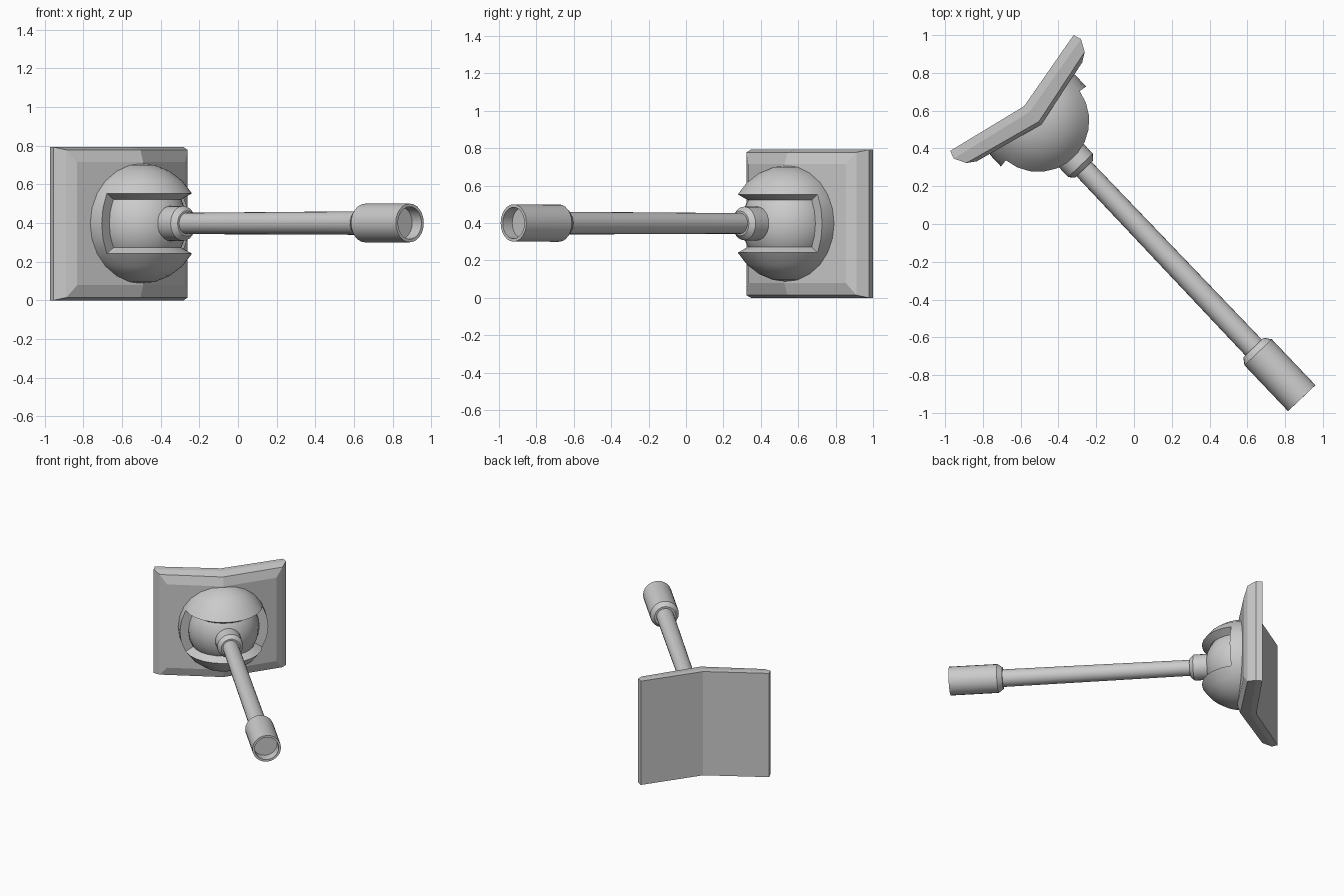
import bpy, bmesh
from math import atan2, degrees, radians
from mathutils import Vector, Matrix

if "Cube" in bpy.data.objects:
    bpy.data.objects.remove(bpy.data.objects["Cube"])

BALL = Vector((-0.507, 0.546, 0.397))      # centre of the ball joint
TIP = Vector((0.888, -0.922, 0.4))         # open end of the arm
FACING = atan2(-0.729, 0.684)              # direction the plate faces


def finish(name, bm, matrix, smooth=True):
    bmesh.ops.recalc_face_normals(bm, faces=bm.faces)
    mesh = bpy.data.meshes.new(name)
    bm.to_mesh(mesh)
    bm.free()
    obj = bpy.data.objects.new(name, mesh)
    obj.matrix_world = matrix
    bpy.context.collection.objects.link(obj)
    if smooth:
        bpy.ops.object.select_all(action='DESELECT')
        obj.select_set(True)
        bpy.context.view_layer.objects.active = obj
        bpy.ops.object.shade_smooth_by_angle(angle=radians(32))
    return obj


# Bent wall plate: layers of (half width, depth at ends, depth at fold, z inset)
def wall_plate():
    bm = bmesh.new()
    layers = [(0.448, 0.0, 0.095, 0.0), (0.462, 0.042, 0.137, 0.0),
              (0.430, 0.105, 0.208, 0.014), (0.382, 0.137, 0.228, 0.078)]
    rings = []
    for w, end, mid, inset in layers:
        lo, hi = inset, 0.792 - inset
        pts = [(end, -w, lo), (mid, 0, lo), (end, w, lo),
               (end, w, hi), (mid, 0, hi), (end, -w, hi)]
        rings.append([bm.verts.new(p) for p in pts])
    for a, b in zip(rings, rings[1:]):
        for i in range(6):
            j = (i + 1) % 6
            bm.faces.new((a[i], a[j], b[j], b[i]))
    for r in (rings[0], rings[-1]):
        bm.faces.new((r[0], r[1], r[4], r[5]))
        bm.faces.new((r[1], r[2], r[3], r[4]))
    m = Matrix.Translation((-0.6465, 0.6935, 0)) @ Matrix.Rotation(FACING, 4, 'Z')
    finish("wall_plate", bm, m, smooth=False)


# Front part of a sphere, optionally with a slot and a wall thickness
def dome(name, radius, inner=None):
    bm = bmesh.new()
    bmesh.ops.create_uvsphere(bm, u_segments=24, v_segments=12, radius=radius,
                              matrix=Matrix.Rotation(radians(7.5), 4, 'Z'))
    doomed = []
    for f in bm.faces:
        c = f.calc_center_median()
        lon = abs(degrees(atan2(c.y, c.x)))
        in_slot = inner and abs(c.z) < radius * 0.5 and lon < 76
        if lon > 106 or in_slot:
            doomed.append(f)
    bmesh.ops.delete(bm, geom=doomed, context='FACES')
    if inner:
        ext = bmesh.ops.extrude_face_region(bm, geom=bm.faces[:], use_keep_orig=True)
        for v in ext["geom"]:
            if isinstance(v, bmesh.types.BMVert):
                v.co *= inner / radius
    finish(name, bm, Matrix.Translation(BALL) @ Matrix.Rotation(FACING, 4, 'Z'))


# Turned arm parts: profile of (radius, distance from the ball centre)
def turned(name, profile, sides=24):
    bm = bmesh.new()
    rings = []
    for r, d in profile:
        ring = bmesh.ops.create_circle(bm, segments=sides, radius=r,
                                       matrix=Matrix.Translation((0, 0, d)))
        rings.append(ring["verts"])
    for a, b in zip(rings, rings[1:]):
        for i in range(sides):
            j = (i + 1) % sides
            bm.faces.new((a[i], a[j], b[j], b[i]))
    bm.faces.new(rings[0])
    bm.faces.new(rings[-1])
    aim = (TIP - BALL).to_track_quat('Z', 'Y').to_matrix().to_4x4()
    finish(name, bm, Matrix.Translation(BALL) @ aim)


wall_plate()
dome("slotted_socket", 0.312, inner=0.25)
dome("joint_ball", 0.248)

LENGTH = (TIP - BALL).length
turned("arm_collar", [(0.09, 0.18), (0.09, 0.325), (0.066, 0.352)])
turned("arm_rod", [(0.055, 0.30), (0.061, 1.70)])
turned("end_cup", [(0.075, 1.655), (0.1, 1.69), (0.1, LENGTH),
                   (0.084, LENGTH), (0.084, LENGTH - 0.07)])
